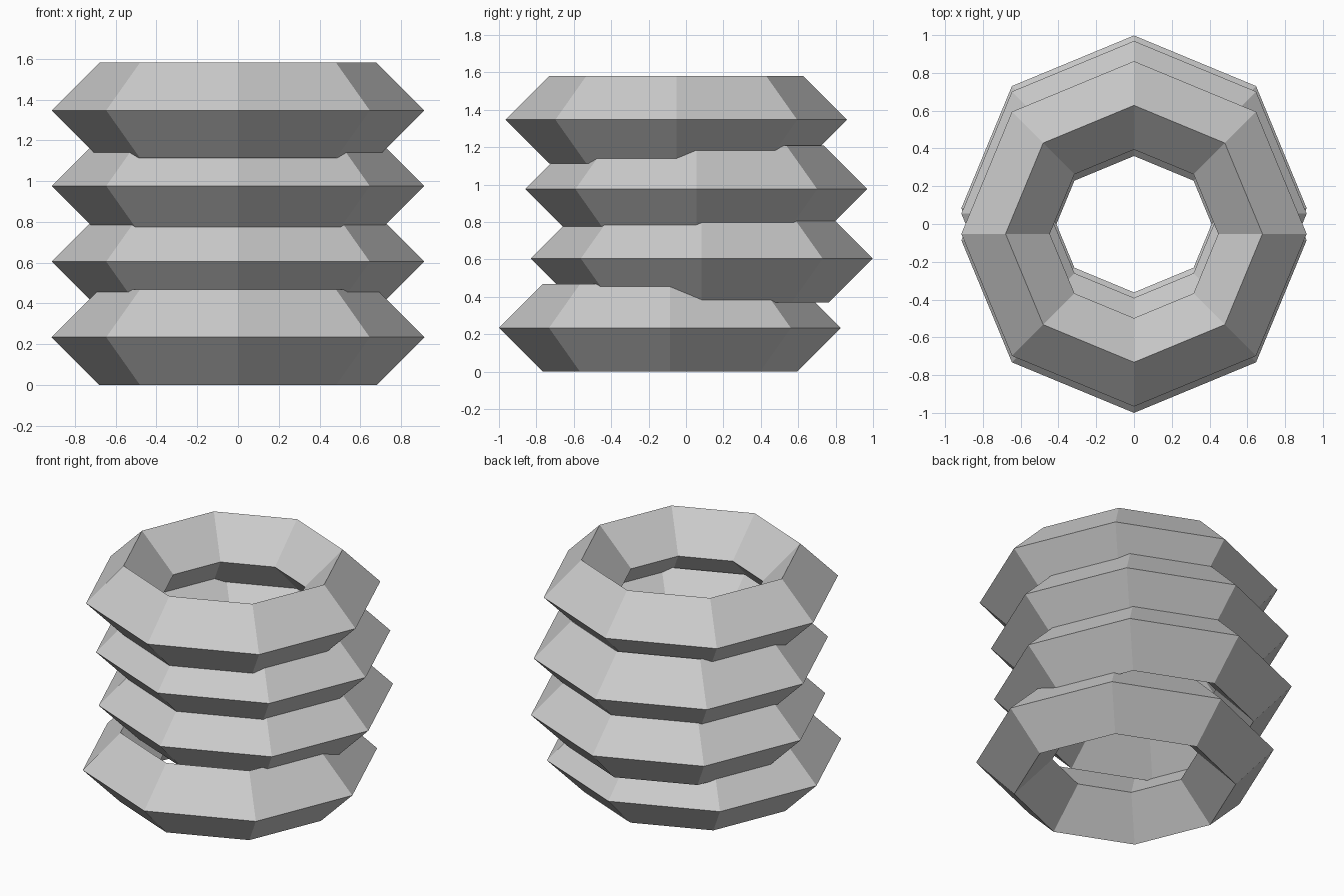
import bpy

if "Cube" in bpy.data.objects:
    bpy.data.objects.remove(bpy.data.objects["Cube"])

MAJOR, MINOR = 0.68, 0.234
STEP = 0.371                              # vertical spacing of the rings
OFFSETS = [-0.086, 0.084, 0.055, -0.052]  # sideways shift of each ring in y

# stack of four low-poly rings: octagonal, with a diamond cross-section
for i, y in enumerate(OFFSETS):
    bpy.ops.mesh.primitive_torus_add(
        major_segments=8, minor_segments=4,
        major_radius=MAJOR, minor_radius=MINOR,
        location=(0, y, MINOR + i * STEP))
    ring = bpy.context.object
    ring.name = f"stacked_ring_{i + 1}"
    bpy.ops.object.shade_flat()
